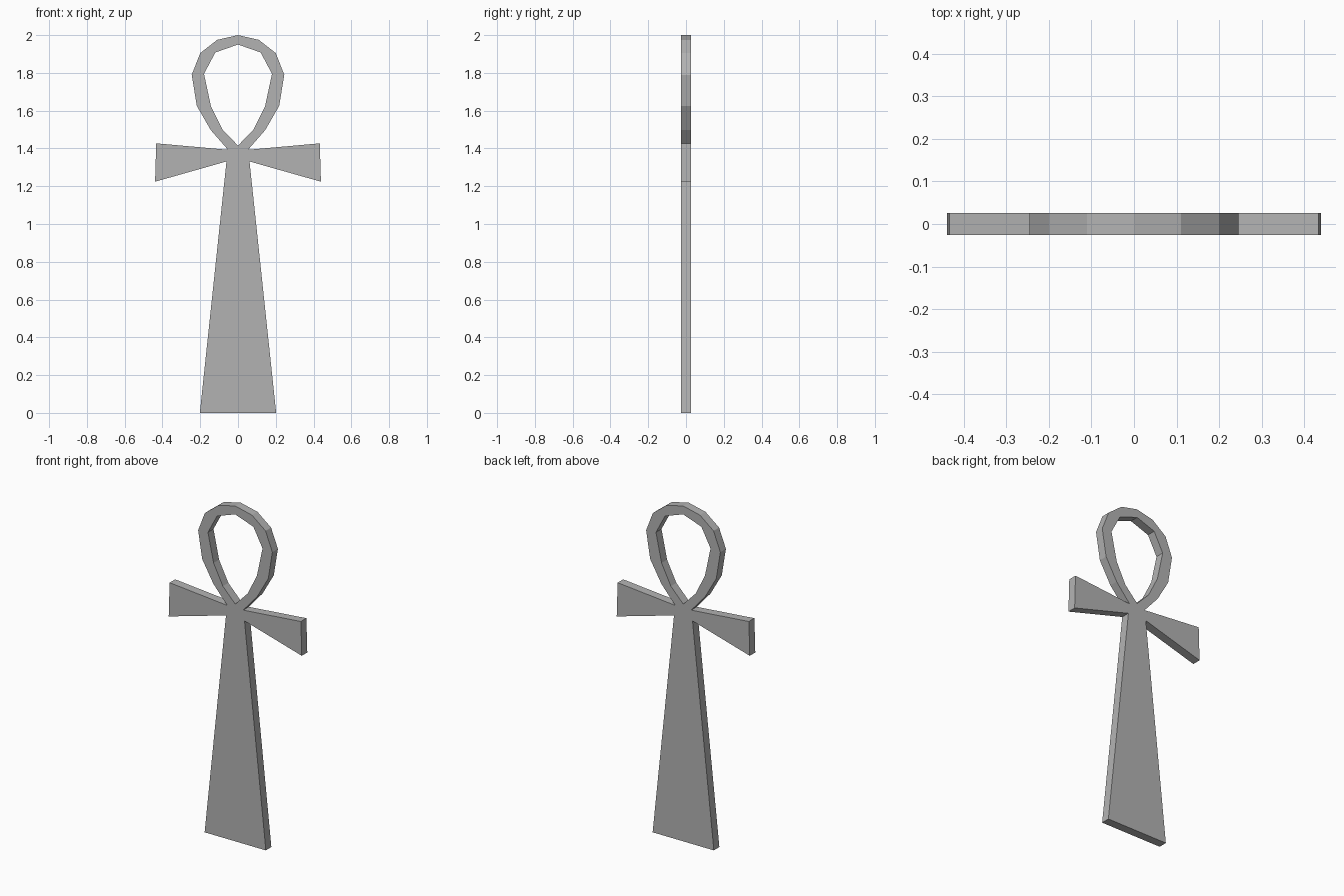
import bpy
import bmesh
from mathutils import Vector

cube = bpy.data.objects.get("Cube")
if cube:
    bpy.data.objects.remove(cube, do_unlink=True)

HALF_DEPTH = 0.026

# Right half of the silhouette: loop, arm, then shaft (x, z)
OUTER = [(0, 2), (0.11, 1.975), (0.2, 1.905), (0.245, 1.79), (0.218, 1.625),
         (0.144, 1.497), (0.053, 1.393), (0.433, 1.427), (0.439, 1.224),
         (0.061, 1.331), (0.202, 0)]
# Right half of the opening in the loop
OPENING = [(0, 1.95), (0.12, 1.908), (0.18, 1.795), (0.143, 1.622),
           (0.082, 1.5), (0, 1.415)]


def mirrored(half):
    """Close a half outline by mirroring it across x = 0."""
    return half + [(-x, z) for x, z in reversed(half) if x > 0]


def add_outline(bm, points):
    verts = [bm.verts.new((x, -HALF_DEPTH, z)) for x, z in points]
    return [bm.edges.new((a, b)) for a, b in zip(verts, verts[1:] + verts[:1])]


# One flat plate with a hole, extruded to its thickness
bm = bmesh.new()
edges = add_outline(bm, mirrored(OUTER)) + add_outline(bm, mirrored(OPENING))
bmesh.ops.triangle_fill(bm, edges=edges, use_beauty=True, normal=Vector((0, -1, 0)))
result = bmesh.ops.extrude_face_region(bm, geom=bm.faces[:], use_keep_orig=True)
back = [v for v in result["geom"] if isinstance(v, bmesh.types.BMVert)]
bmesh.ops.translate(bm, verts=back, vec=(0, 2 * HALF_DEPTH, 0))
bmesh.ops.recalc_face_normals(bm, faces=bm.faces[:])

mesh = bpy.data.meshes.new("looped_cross")
bm.to_mesh(mesh)
bm.free()
cross = bpy.data.objects.new("looped_cross", mesh)
bpy.context.collection.objects.link(cross)

# Plain grey
grey = bpy.data.materials.new("plain_grey")
grey.use_nodes = True
color = (0.45, 0.45, 0.45, 1)
grey.diffuse_color = color
grey.node_tree.nodes["Principled BSDF"].inputs["Base Color"].default_value = color
mesh.materials.append(grey)
